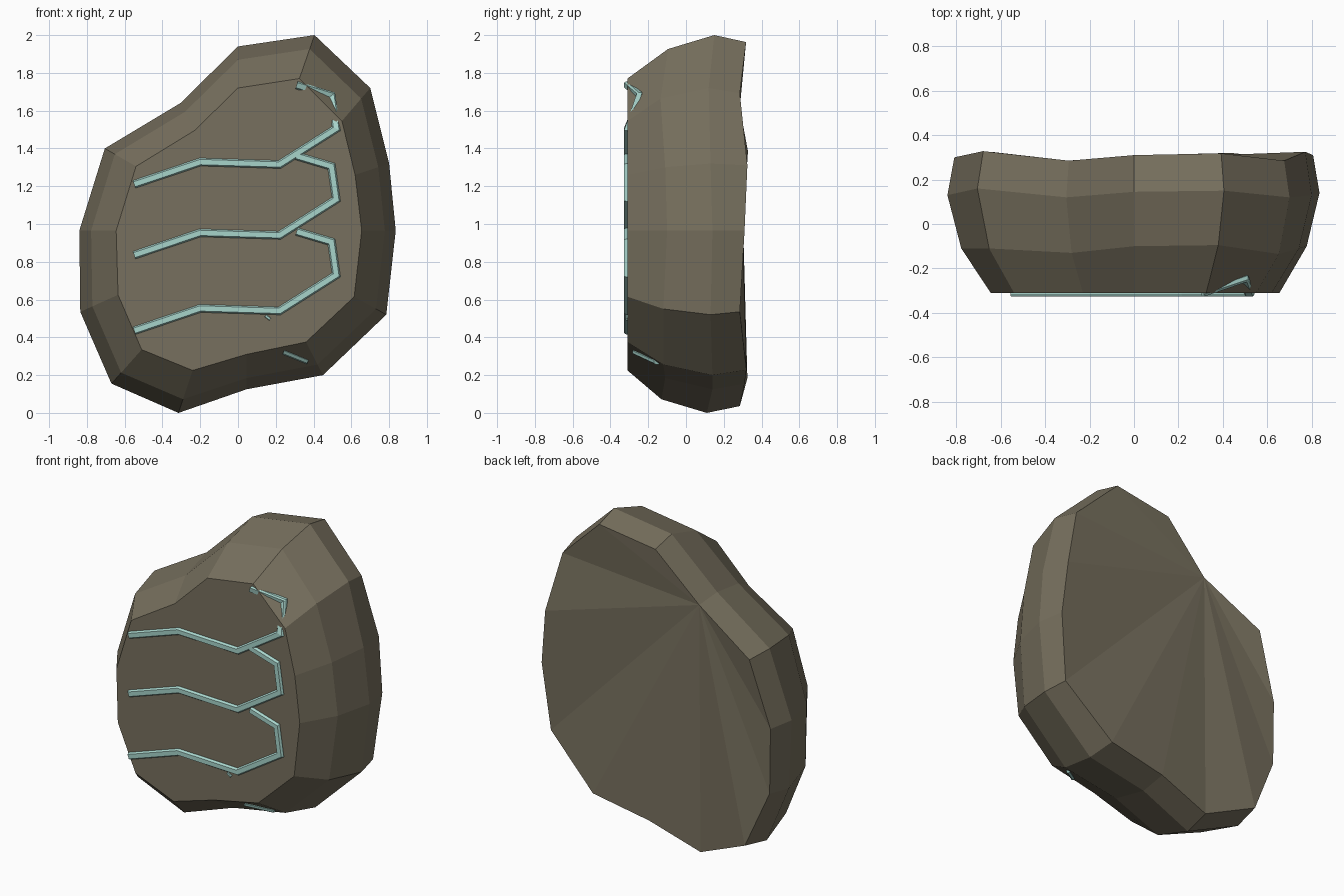
import bpy, bmesh
from mathutils import Vector

if "Cube" in bpy.data.objects:
    bpy.data.objects.remove(bpy.data.objects["Cube"])


def material(name, rgb):
    m = bpy.data.materials.new(name)
    m.diffuse_color = (*rgb, 1)
    m.use_nodes = True
    m.node_tree.nodes["Principled BSDF"].inputs["Base Color"].default_value = m.diffuse_color
    return m


stone = material("brown stone", (0.185, 0.162, 0.112))
teal = material("pale teal", (0.39, 0.66, 0.60))


def finish(bm, name, mat):
    bmesh.ops.recalc_face_normals(bm, faces=bm.faces[:])
    me = bpy.data.meshes.new(name)
    bm.to_mesh(me)
    bm.free()
    me.materials.append(mat)
    ob = bpy.data.objects.new(name, me)
    bpy.context.collection.objects.link(ob)
    return ob


# Stone: front outline and widest outline (x, z), lofted through four rings
front = [(0, 1.72), (.325, 1.77), (.55, 1.545), (.62, 1.26), (.655, .965),
         (.615, .615), (.36, .375), (.045, .31), (-.24, .225), (-.51, .335),
         (-.635, .625), (-.645, .965), (-.54, 1.305), (-.23, 1.495)]
wide = [(0, 1.94), (.405, 2.0), (.70, 1.72), (.80, 1.32), (.835, .965),
        (.785, .52), (.45, .20), (.045, .125), (-.315, 0), (-.67, .155),
        (-.835, .535), (-.84, .965), (-.705, 1.40), (-.305, 1.64)]
mid_y = [-.10, -.095, -.135, -.11, -.10, -.12, -.12, -.11, -.13, -.13, -.11, -.11, -.11, -.13]
wide_y = [.145, .15, .12, .13, .14, .13, .14, .14, .11, .14, .15, .13, .16, .12]
back_y = [.31, .318, .285, .325, .31, .285, .32, .31, .285, .325, .30, .30, .328, .285]

n = len(front)
bm = bmesh.new()
rings = []
for t, ys in ((0, [-.31] * n), (.68, mid_y), (1, wide_y), (.84, back_y)):
    rings.append([bm.verts.new((f[0] + (w[0] - f[0]) * t, y, f[1] + (w[1] - f[1]) * t))
                  for f, w, y in zip(front, wide, ys)])
for a, b in zip(rings, rings[1:]):
    for i in range(n):
        j = (i + 1) % n
        bm.faces.new((a[i], a[j], b[j], b[i]))
bm.faces.new(rings[0])
# Back fans out from the notch on the upper left
back = rings[3]
for i in range(n - 2):
    bm.faces.new((back[n - 1], back[i], back[i + 1]))
finish(bm, "stone", stone)


# Raised line with a trapezoid section, following points (x, y, z) on the stone
def raised_line(name, pts, base=.021, top=.014, height=.017):
    pts = [Vector(p) for p in pts]
    flat = [Vector((p.x, p.z)) for p in pts]
    dirs = [(b - a).normalized() for a, b in zip(flat, flat[1:])]
    bm = bmesh.new()
    prev = None
    for i, p in enumerate(pts):
        d0, d1 = dirs[max(i - 1, 0)], dirs[min(i, len(dirs) - 1)]
        d = (d0 + d1).normalized()
        k = 1 / max(d.dot(d1), .5)
        side = Vector((-d.y * k, 0, d.x * k))
        sec = [bm.verts.new(p + side * s + Vector((0, h, 0))) for s, h in
               ((-base, .012), (-base, -.006), (-top, -height),
                (top, -height), (base, -.006), (base, .012))]
        if prev:
            for q in range(6):
                r = (q + 1) % 6
                bm.faces.new((prev[q], prev[r], sec[r], sec[q]))
        else:
            bm.faces.new(sec)
        prev = sec
    bm.faces.new(prev[::-1])
    finish(bm, name, teal)


# Three matching wavy lines; the top one bends over the rounded edge
Y = -.31
for i, z in enumerate((.435, .835, 1.21)):
    over = -.244 if i == 2 else Y
    raised_line("wavy_line_%d" % (i + 1),
                [(-.55, Y, z), (-.2, Y, z + .118), (.22, Y, z + .105),
                 (.52, Y, z + .295), (.495, over, z + .47), (.31, Y, z + .525)])

# Fragments of the buried lowest line
raised_line("lower_fragment", [(.24, -.268, .322), (.37, -.155, .27)], .014, .008, .014)
raised_line("small_fragment", [(.145, Y, .515), (.17, Y, .495)], .008, .005, .01)
